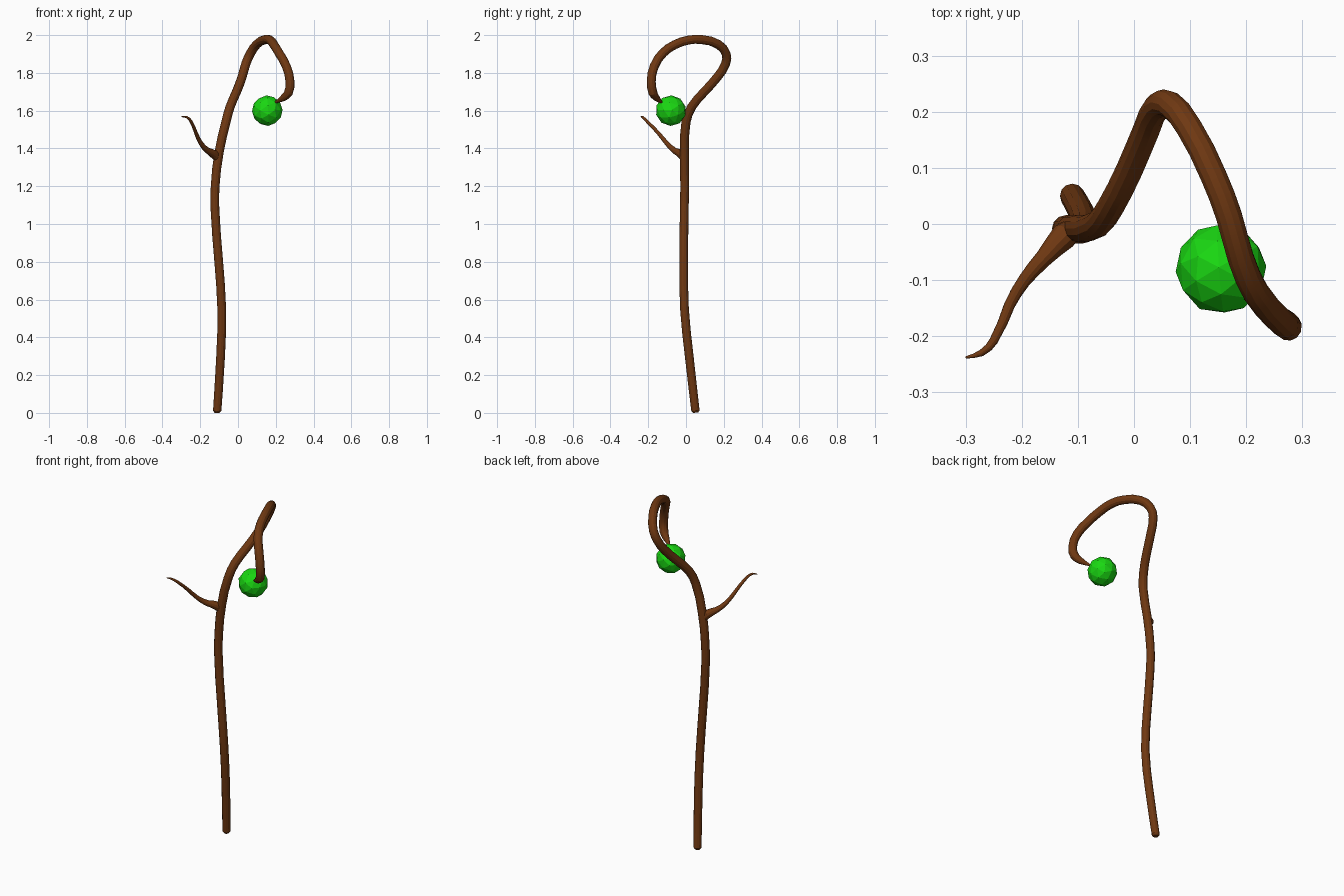
import bpy

def material(name, color):
    m = bpy.data.materials.new(name)
    m.diffuse_color = (*color, 1)
    return m

wood = material("wood", (0.16, 0.04, 0.006))
green = material("green", (0.01, 0.68, 0.006))

def tapered_tube(name, points, mat, sides=12, steps=2):
    """Tube through (x, y, z, radius) points, turned into a mesh."""
    cu = bpy.data.curves.new(name, 'CURVE')
    cu.dimensions = '3D'
    cu.bevel_depth = 1
    cu.bevel_resolution = (sides - 4) // 2
    cu.resolution_u = steps
    cu.use_fill_caps = True
    sp = cu.splines.new('BEZIER')
    sp.bezier_points.add(len(points) - 1)
    for bp, (x, y, z, r) in zip(sp.bezier_points, points):
        bp.co = (x, y, z)
        bp.radius = r
        bp.handle_left_type = bp.handle_right_type = 'AUTO'
    ob = bpy.data.objects.new(name, cu)
    bpy.context.collection.objects.link(ob)
    bpy.ops.object.select_all(action='DESELECT')
    ob.select_set(True)
    bpy.context.view_layer.objects.active = ob
    bpy.ops.object.convert(target='MESH')
    ob = bpy.context.object
    ob.data.materials.clear()
    ob.data.materials.append(mat)
    bpy.ops.object.shade_smooth_by_angle(angle=0.4)
    return ob

# Shaft with the curling hook at the top
tapered_tube("staff_shaft", [
    (-0.110, 0.051, 0.001, 0.014), (-0.110, 0.050, 0.012, 0.022),
    (-0.092, 0.017, 0.30, 0.023), (-0.086, -0.008, 0.55, 0.023),
    (-0.102, -0.012, 0.80, 0.023), (-0.122, -0.009, 1.08, 0.023),
    (-0.121, -0.007, 1.20, 0.023), (-0.100, -0.008, 1.38, 0.024),
    (-0.064, 0.000, 1.54, 0.024), (-0.042, 0.030, 1.62, 0.024),
    (-0.008, 0.097, 1.70, 0.024), (0.022, 0.168, 1.78, 0.024),
    (0.042, 0.210, 1.85, 0.024), (0.064, 0.213, 1.90, 0.024),
    (0.098, 0.172, 1.95, 0.024), (0.142, 0.085, 1.976, 0.024),
    (0.169, 0.015, 1.974, 0.024), (0.190, -0.060, 1.949, 0.024),
    (0.217, -0.122, 1.905, 0.024), (0.256, -0.168, 1.835, 0.024),
    (0.275, -0.184, 1.755, 0.024), (0.267, -0.175, 1.695, 0.024),
    (0.240, -0.157, 1.668, 0.018), (0.200, -0.130, 1.645, 0.006),
], wood)

# Thin side twig
tapered_tube("side_twig", [
    (-0.104, -0.005, 1.335, 0.018), (-0.125, -0.022, 1.368, 0.024),
    (-0.160, -0.060, 1.388, 0.016), (-0.195, -0.100, 1.425, 0.012),
    (-0.222, -0.145, 1.480, 0.010), (-0.250, -0.208, 1.545, 0.008),
    (-0.272, -0.230, 1.566, 0.006), (-0.300, -0.238, 1.568, 0.002),
], wood)

# Faceted gem hanging under the hook
bpy.ops.mesh.primitive_ico_sphere_add(subdivisions=2, radius=0.081,
                                      location=(0.155, -0.08, 1.6),
                                      rotation=(0.3, 0.4, 0.2))
gem = bpy.context.object
gem.name = "gem"
gem.data.materials.append(green)
